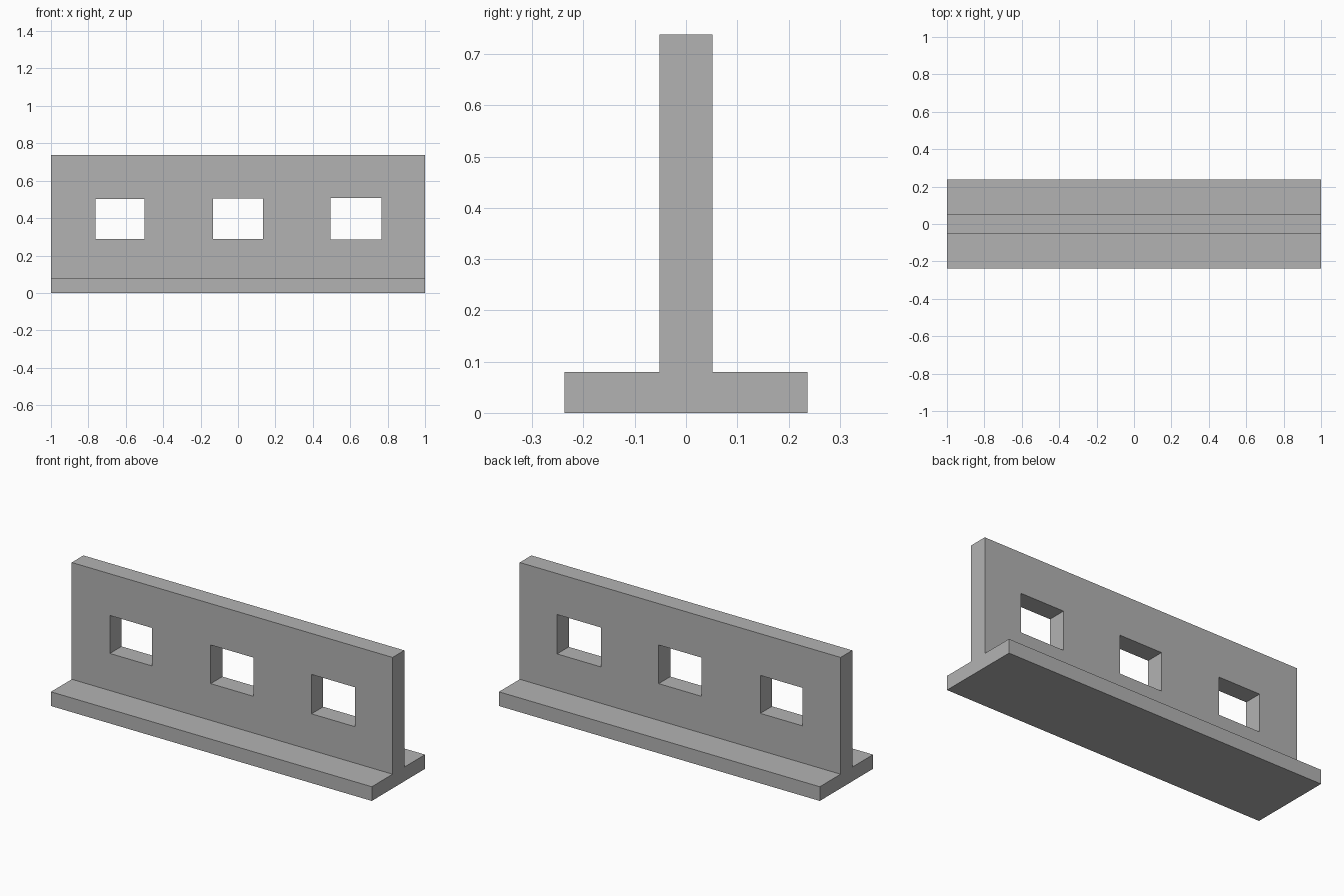
import bpy
import bmesh

cube = bpy.data.objects.get("Cube")
if cube:
    bpy.data.objects.remove(cube, do_unlink=True)

LENGTH, HEIGHT = 2.0, 0.738
BASE_HALF, BASE_TOP, WEB_HALF = 0.237, 0.08, 0.052

grey = bpy.data.materials.new("plain grey")
grey.use_nodes = True
color = (0.45, 0.45, 0.45, 1)
grey.diffuse_color = color
grey.node_tree.nodes["Principled BSDF"].inputs["Base Color"].default_value = color


def add_object(name, bm):
    bmesh.ops.recalc_face_normals(bm, faces=bm.faces)
    mesh = bpy.data.meshes.new(name)
    bm.to_mesh(mesh)
    bm.free()
    mesh.materials.append(grey)
    obj = bpy.data.objects.new(name, mesh)
    bpy.context.collection.objects.link(obj)
    return obj


# Inverted T section, mirrored and extruded along the length
half = [(BASE_HALF, 0), (BASE_HALF, BASE_TOP), (WEB_HALF, BASE_TOP), (WEB_HALF, HEIGHT)]
outline = half + [(-y, z) for y, z in reversed(half)]
bm = bmesh.new()
end = bm.faces.new([bm.verts.new((-LENGTH / 2, y, z)) for y, z in outline])
sweep = bmesh.ops.extrude_face_region(bm, geom=[end], use_keep_orig=True)
moved = [v for v in sweep["geom"] if isinstance(v, bmesh.types.BMVert)]
bmesh.ops.translate(bm, verts=moved, vec=(LENGTH, 0, 0))
gauge = add_object("gauge_body", bm)

# Three gauge windows, each slightly larger than the last
for i, x in enumerate((-0.631, 0, 0.631)):
    width, height = 0.262 + 0.005 * i, 0.214 + 0.004 * i
    bm = bmesh.new()
    bmesh.ops.create_cube(bm, size=1)
    bmesh.ops.scale(bm, verts=bm.verts, vec=(width, 0.3, height))
    bmesh.ops.translate(bm, verts=bm.verts, vec=(x, 0, 0.396))
    cutter = add_object(f"window_cutter_{i + 1}", bm)
    cutter.hide_render = True
    cutter.hide_set(True)
    cutter.display_type = 'WIRE'
    cut = gauge.modifiers.new(f"window_{i + 1}", 'BOOLEAN')
    cut.operation = 'DIFFERENCE'
    cut.solver = 'EXACT'
    cut.object = cutter
